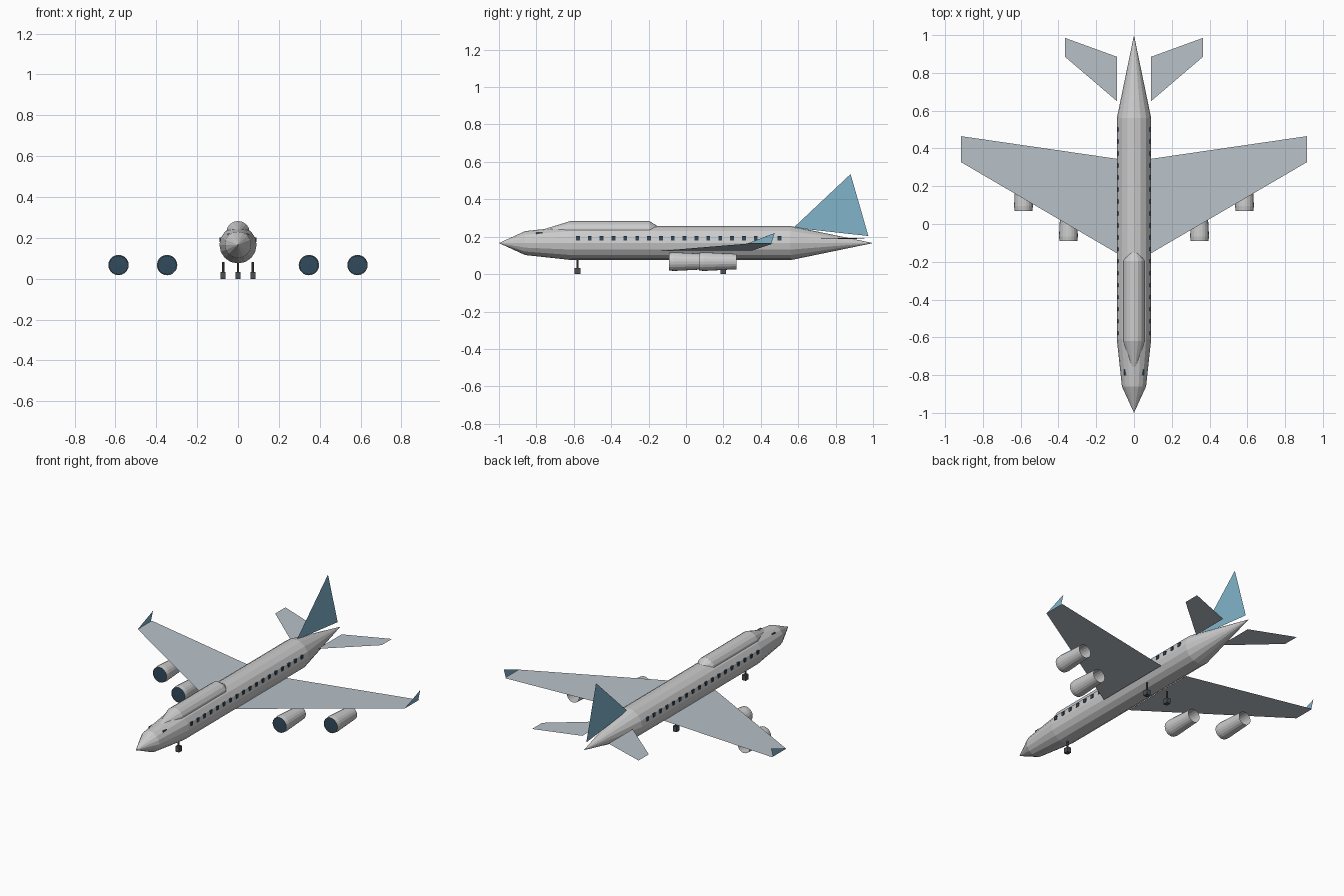
import bpy
import math

if "Cube" in bpy.data.objects:
    bpy.data.objects.remove(bpy.data.objects["Cube"])


def material(name, rgb):
    m = bpy.data.materials.new(name)
    m.diffuse_color = (*rgb, 1)
    m.use_nodes = True
    m.node_tree.nodes["Principled BSDF"].inputs["Base Color"].default_value = m.diffuse_color
    return m


BLUE = material("tail_blue", (0.22, 0.46, 0.60))
GLASS = material("dark_glass", (0.03, 0.07, 0.11))
WING = material("wing_grey", (0.48, 0.54, 0.58))
DARK = material("gear_dark", (0.07, 0.08, 0.09))


def mesh_object(name, verts, faces, mat=None):
    me = bpy.data.meshes.new(name)
    me.from_pydata(verts, [], faces)
    me.update()
    ob = bpy.data.objects.new(name, me)
    bpy.context.collection.objects.link(ob)
    if mat:
        me.materials.append(mat)
    return ob


def lathe(name, profile, x=0, z=0, sides=16, mat=None):
    """Sweep (y, radius) stations around a lengthwise axis; radius 0 makes a point."""
    verts, faces, rings = [], [], []
    for y, r in profile:
        n = sides if r > 0 else 1
        rings.append([len(verts) + i for i in range(n)])
        for i in range(n):
            a = 2 * math.pi * i / sides
            verts.append((x + r * math.sin(a), y, z + r * math.cos(a)))
    for a, b in zip(rings, rings[1:]):
        for i in range(sides):
            j = (i + 1) % sides
            if len(a) == 1:
                faces.append((a[0], b[j], b[i]))
            elif len(b) == 1:
                faces.append((a[i], a[j], b[0]))
            else:
                faces.append((a[i], a[j], b[j], b[i]))
    return mesh_object(name, verts, faces, mat)


def sheet(name, points, mat):
    return mesh_object(name, points, [tuple(range(len(points)))], mat)


def box(name, centre, size, mat):
    bpy.ops.mesh.primitive_cube_add(size=1, location=centre)
    ob = bpy.context.object
    ob.name = name
    ob.scale = size
    ob.data.materials.append(mat)
    return ob


# Fuselage and upper deck
lathe("fuselage", [(-1, 0), (-0.86, 0.064), (-0.61, 0.091), (0.56, 0.091), (1, 0)], z=0.166)
lathe("upper_deck", [(-0.81, 0), (-0.62, 0.058), (-0.195, 0.058), (-0.10, 0)], z=0.225)

# Vertical fin
sheet("tail_fin", [(0, 0.575, 0.248), (0, 0.975, 0.204), (0, 0.88, 0.535)], BLUE)

for s, side in ((1, "right"), (-1, "left")):
    # Thin wings, tailplanes and winglets
    wing = [(s * 0.09, -0.155, 0.123), (s * 0.915, 0.327, 0.163),
            (s * 0.915, 0.465, 0.163), (s * 0.09, 0.345, 0.123)]
    tail = [(s * 0.09, 0.65, 0.187), (s * 0.365, 0.885, 0.194),
            (s * 0.365, 0.985, 0.194), (s * 0.09, 0.885, 0.187)]
    winglet = [(s * 0.915, 0.327, 0.163), (s * 0.915, 0.455, 0.163), (s * 0.915, 0.475, 0.22)]
    sheet(side + "_wing", wing[::s], WING)
    sheet(side + "_tailplane", tail[::s], WING)
    sheet(side + "_winglet", winglet[::s], BLUE)

    # Engines: open tubes with a dark intake disc
    for label, x, y in (("inner", 0.347, -0.09), ("outer", 0.585, 0.07)):
        name = f"{side}_{label}_engine"
        lathe(name, [(y, 0.047), (y + 0.025, 0.05), (y + 0.2, 0.041)], s * x, 0.067, 20)
        lathe(name + "_intake", [(y + 0.003, 0), (y + 0.004, 0.046)], s * x, 0.067, 20, GLASS)

    # Cabin windows and cockpit pane
    for i in range(18):
        box(f"{side}_window_{i + 1}", (s * 0.085, -0.578 + i * 0.0634, 0.192),
            (0.012, 0.02, 0.022), GLASS)
    box(side + "_cockpit_pane", (s * 0.046, -0.785, 0.217), (0.012, 0.035, 0.01), GLASS)

# Landing gear
for name, x, y in (("nose", 0, -0.58), ("right_main", 0.073, 0.2), ("left_main", -0.073, 0.2)):
    box(name + "_wheel", (x, y, 0.016), (0.026, 0.03, 0.032), DARK)
    bpy.ops.mesh.primitive_cylinder_add(vertices=8, radius=0.006, depth=0.052, location=(x, y, 0.055))
    bpy.context.object.name = name + "_strut"
    bpy.context.object.data.materials.append(DARK)
